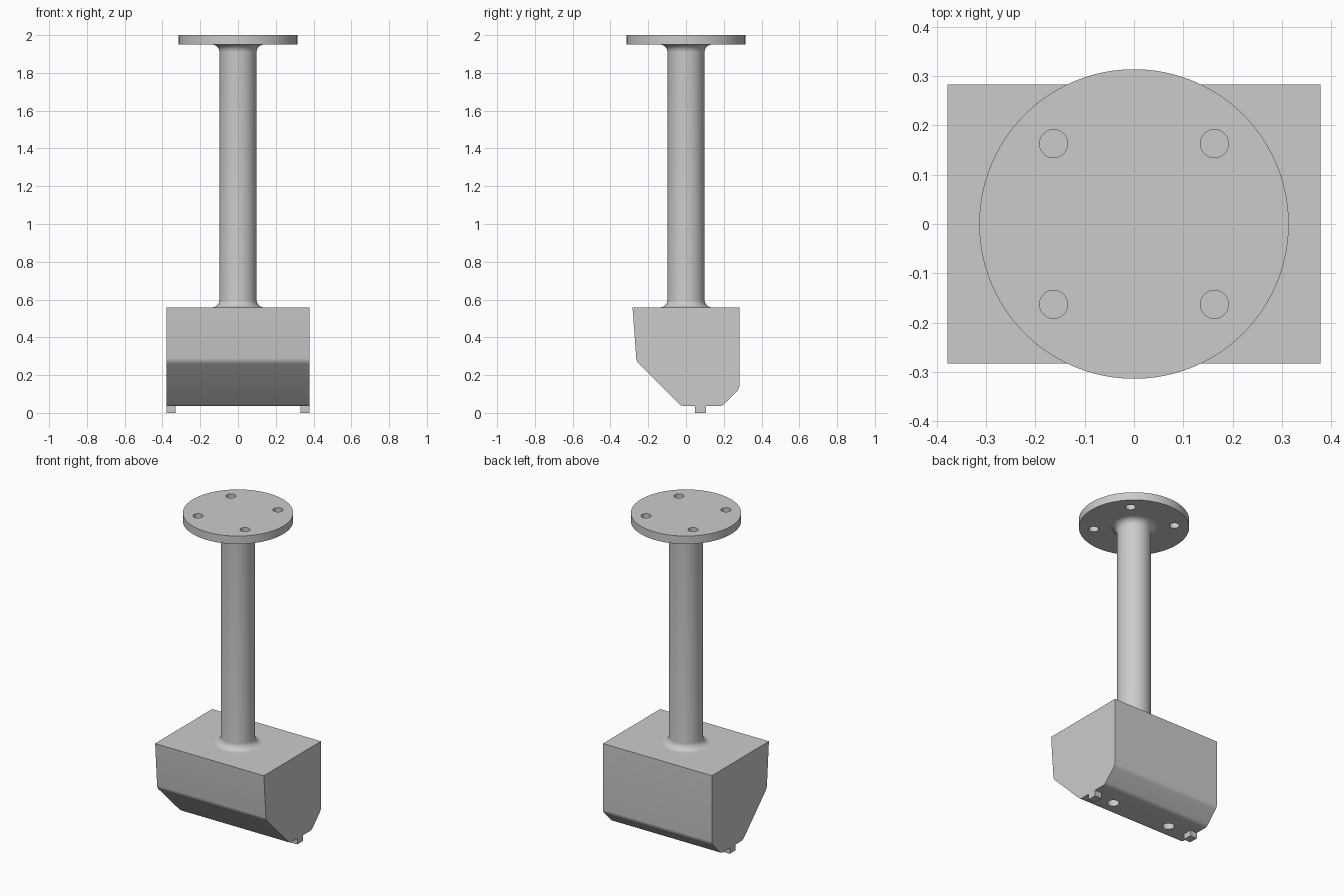
import bpy, bmesh, math

if "Cube" in bpy.data.objects:
    bpy.data.objects.remove(bpy.data.objects["Cube"], do_unlink=True)

grey = bpy.data.materials.new("plain grey")
grey.use_nodes = True
COLOUR = (0.6, 0.6, 0.6, 1)
grey.diffuse_color = COLOUR
grey.node_tree.nodes["Principled BSDF"].inputs["Base Color"].default_value = COLOUR


def add_object(name, bm):
    bmesh.ops.recalc_face_normals(bm, faces=bm.faces)
    mesh = bpy.data.meshes.new(name)
    bm.to_mesh(mesh)
    bm.free()
    mesh.materials.append(grey)
    obj = bpy.data.objects.new(name, mesh)
    bpy.context.collection.objects.link(obj)
    return obj


def select(obj):
    bpy.ops.object.select_all(action='DESELECT')
    obj.select_set(True)
    bpy.context.view_layer.objects.active = obj


def cylinder(name, radius, low, high, x=0, y=0, sides=96):
    bm = bmesh.new()
    bmesh.ops.create_cone(bm, cap_ends=True, segments=sides, radius1=radius,
                          radius2=radius, depth=high - low)
    bmesh.ops.translate(bm, verts=bm.verts, vec=(x, y, (low + high) / 2))
    return add_object(name, bm)


def drill(obj, radius, low, high, spots):
    select(obj)
    for x, y in spots:
        cutter = cylinder("hole_cutter", radius, low, high, x, y, 40)
        cutter.hide_render = True
        mod = obj.modifiers.new("hole", 'BOOLEAN')
        mod.operation = 'DIFFERENCE'
        mod.solver = 'EXACT'
        mod.object = cutter
        bpy.ops.object.modifier_apply(modifier=mod.name)
        bpy.data.objects.remove(cutter, do_unlink=True)


def smooth(obj):
    select(obj)
    bpy.ops.object.shade_smooth_by_angle(angle=math.radians(30))


# Head: side profile (y, z) pushed along x, with softened lower corners
HALF = 0.378
profile = [(-0.283, 0.558), (-0.262, 0.272), (-0.025, 0.036),
           (0.192, 0.036), (0.283, 0.128), (0.283, 0.558)]
bm = bmesh.new()
face = bm.faces.new([bm.verts.new((-HALF, y, z)) for y, z in profile])
sweep = bmesh.ops.extrude_face_region(bm, geom=[face])
bmesh.ops.translate(bm, vec=(2 * HALF, 0, 0),
                    verts=[v for v in sweep["geom"] if isinstance(v, bmesh.types.BMVert)])
lower = [e for e in bm.edges if all(v.co.z < 0.5 for v in e.verts)
         and abs(e.verts[0].co.x - e.verts[1].co.x) > HALF]
bmesh.ops.bevel(bm, geom=lower, offset=0.016, segments=5, profile=0.5, affect='EDGES')
head = add_object("head", bm)
drill(head, 0.034, -0.1, 0.14, [(-0.205, 0.06), (0.205, 0.06)])
smooth(head)

# Locating tabs under both ends of the head
for side, name in ((1, "left_tab"), (-1, "right_tab")):
    bm = bmesh.new()
    bmesh.ops.create_cube(bm, size=1)
    bmesh.ops.scale(bm, verts=bm.verts, vec=(0.048, 0.057, 0.046))
    bmesh.ops.translate(bm, verts=bm.verts, vec=(side * (HALF - 0.024), 0.077, 0.023))
    add_object(name, bm)

# Stem: turned profile with a concave flare at each end
RADIUS, FLARE = 0.098, 0.04
LOW, HIGH = 0.558, 1.95
steps = [i / 8 * math.pi / 2 for i in range(9)]
flare = [(RADIUS + FLARE * (1 - math.sin(a)), FLARE * (1 - math.cos(a))) for a in steps]
outline = [(0, LOW)] + [(r, LOW + h) for r, h in flare]
outline += [(r, HIGH - h) for r, h in reversed(flare)] + [(0, HIGH)]
bm = bmesh.new()
points = [bm.verts.new((r, 0, z)) for r, z in outline]
edges = [bm.edges.new(pair) for pair in zip(points, points[1:])]
bmesh.ops.spin(bm, geom=points + edges, cent=(0, 0, 0), axis=(0, 0, 1),
               angle=math.tau, steps=64, use_merge=True)
bmesh.ops.remove_doubles(bm, verts=bm.verts, dist=0.0001)
smooth(add_object("stem", bm))

# Round mounting flange with four bolt holes
flange = cylinder("flange", 0.314, HIGH, 2.0)
BOLT = 0.163
drill(flange, 0.0285, HIGH - 0.1, 2.1, [(x, y) for x in (-BOLT, BOLT) for y in (-BOLT, BOLT)])
smooth(flange)
